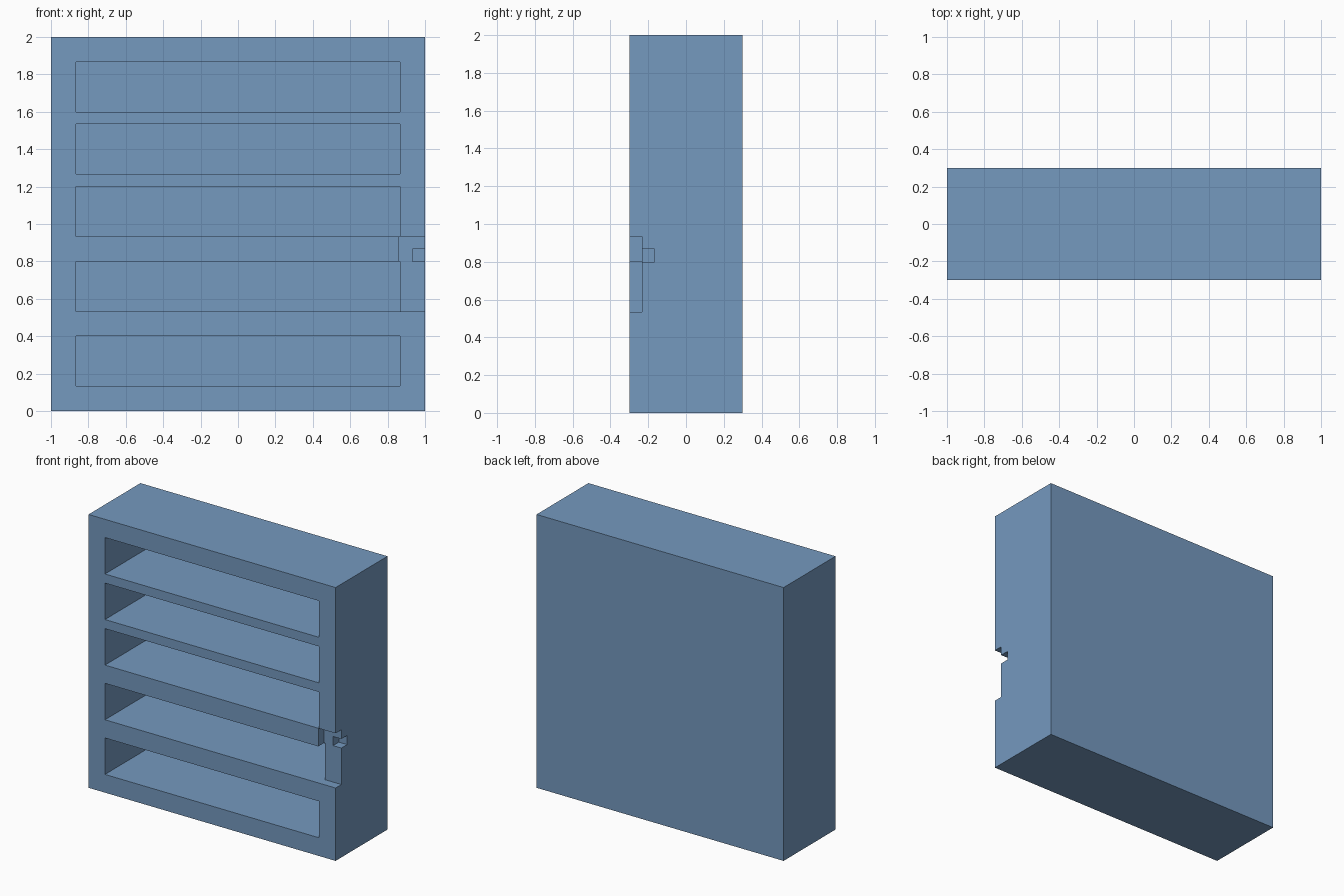
import bpy, bmesh

cube = bpy.data.objects.get("Cube")
if cube:
    bpy.data.objects.remove(cube, do_unlink=True)

U = 1 / 15          # design module: cabinet is 30 x 9 x 30 modules
FRONT, BACK = -4.5, 4.5

blue = bpy.data.materials.new("steel blue")
blue.use_nodes = True
colour = (0.178, 0.319, 0.521, 1)
blue.diffuse_color = colour
blue.node_tree.nodes["Principled BSDF"].inputs["Base Color"].default_value = colour


def box(name, xs, ys, zs):
    """Box spanning the given module ranges."""
    bm = bmesh.new()
    bmesh.ops.create_cube(bm, size=1)
    for v in bm.verts:
        v.co = [r[1] * U if c > 0 else r[0] * U for c, r in zip(v.co, (xs, ys, zs))]
    mesh = bpy.data.meshes.new(name)
    bm.to_mesh(mesh)
    bm.free()
    mesh.materials.append(blue)
    obj = bpy.data.objects.new(name, mesh)
    bpy.context.collection.objects.link(obj)
    return obj


def cut(target, cutter):
    """Subtract the cutter from the target, then discard it."""
    cutter.hide_render = True
    mod = target.modifiers.new("cut", 'BOOLEAN')
    mod.operation = 'DIFFERENCE'
    mod.solver = 'EXACT'
    mod.object = cutter
    bpy.context.view_layer.objects.active = target
    bpy.ops.object.modifier_apply(modifier=mod.name)
    bpy.data.objects.remove(cutter, do_unlink=True)


# Solid cabinet body
cabinet = box("cabinet", (-15, 15), (FRONT, BACK), (0, 30))

# Five shelf bays, open at the front, with a thin back panel left in place
for z in (2, 8, 14, 19, 24):
    cut(cabinet, box("bay_cutter", (-13, 13), (FRONT - 1, BACK - 1), (z, z + 4)))

# Shallow recess in the front edge of the side wall
cut(cabinet, box("recess_cutter", (12.9, 16), (FRONT - 1, FRONT + 1), (8, 14)))

# Small latch notch behind the recess
cut(cabinet, box("latch_cutter", (14, 16), (FRONT + 0.5, FRONT + 2), (12, 13)))
